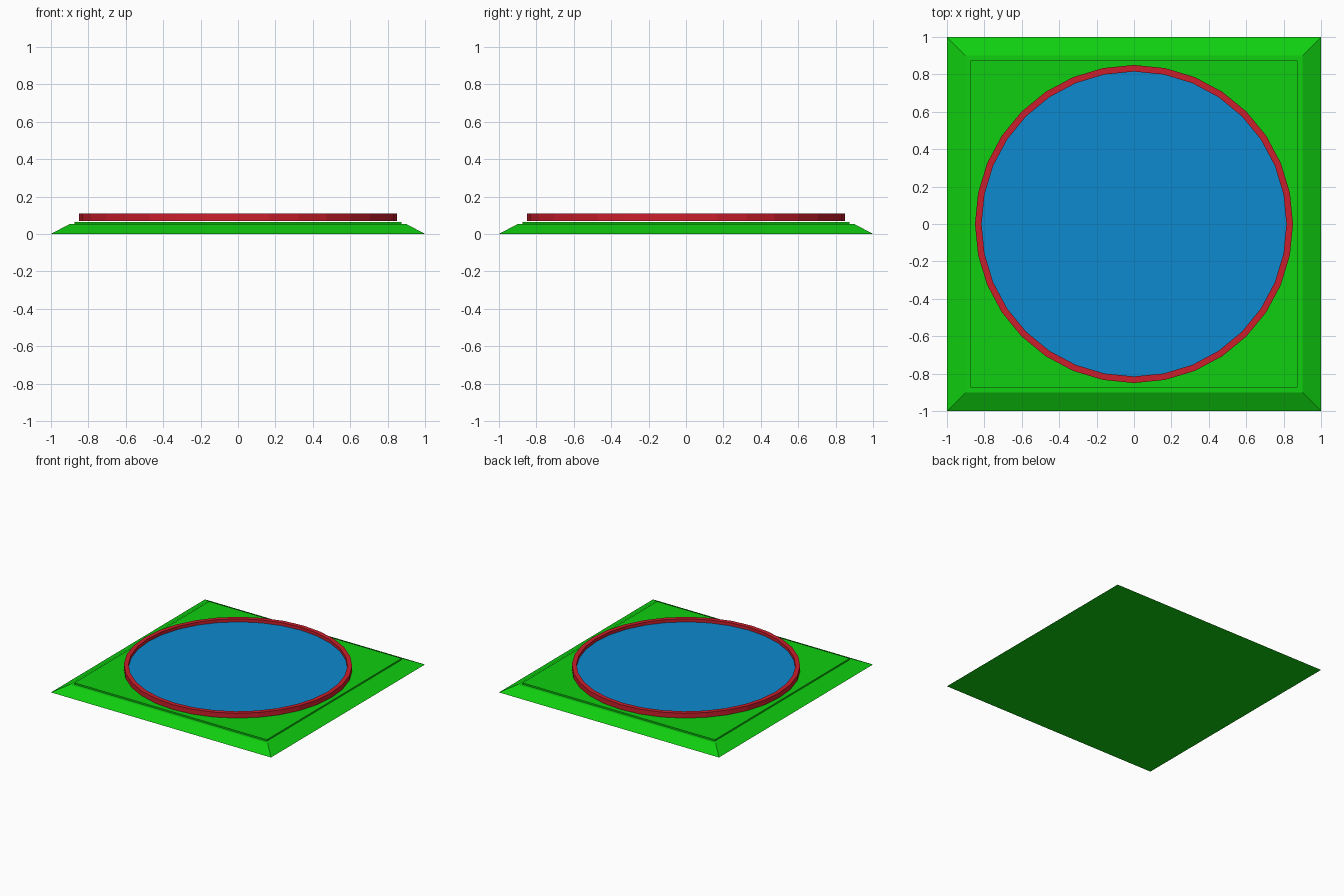
import bpy, bmesh
from math import sin, cos, tau

if "Cube" in bpy.data.objects:
    bpy.data.objects.remove(bpy.data.objects["Cube"])

SIDES = 32


def material(name, color):
    mat = bpy.data.materials.new(name)
    mat.diffuse_color = (*color, 1)
    mat.use_nodes = True
    mat.node_tree.nodes["Principled BSDF"].inputs["Base Color"].default_value = mat.diffuse_color
    return mat


def square(half, z):
    return [(x * half, y * half, z) for x, y in ((-1, -1), (1, -1), (1, 1), (-1, 1))]


def circle(radius, z):
    return [(radius * sin(-tau * i / SIDES), radius * cos(tau * i / SIDES), z)
            for i in range(SIDES)]


def loft(name, loops, mat, closed=False):
    """Bridge successive loops; cap the ends, or join last to first."""
    bm = bmesh.new()
    rows = [[bm.verts.new(p) for p in loop] for loop in loops]
    n = len(rows[0])
    pairs = list(zip(rows, rows[1:]))
    if closed:
        pairs.append((rows[-1], rows[0]))
    else:
        bm.faces.new(rows[0][::-1])
        bm.faces.new(rows[-1])
    for a, b in pairs:
        for i in range(n):
            j = (i + 1) % n
            bm.faces.new((a[i], a[j], b[j], b[i]))
    bmesh.ops.recalc_face_normals(bm, faces=bm.faces)
    mesh = bpy.data.meshes.new(name)
    bm.to_mesh(mesh)
    bm.free()
    mesh.materials.append(mat)
    obj = bpy.data.objects.new(name, mesh)
    bpy.context.collection.objects.link(obj)
    return obj


green = material("green", (0.005, 0.62, 0.005))
red = material("red", (0.6, 0.013, 0.025))
blue = material("blue", (0.004, 0.25, 0.62))

# Sloped square base
loft("base", [square(1.0, 0), square(0.9, 0.053)], green)

# Thin raised square plate on the base
loft("top_plate", [square(0.875, 0.053), square(0.875, 0.065)], green)

# Round rim with a rectangular section
loft("rim", [circle(0.85, 0.07), circle(0.85, 0.11),
             circle(0.815, 0.11), circle(0.815, 0.07)], red, closed=True)

# Blue disc set inside the rim
loft("disc", [circle(0.815, 0.07), circle(0.815, 0.085)], blue)
